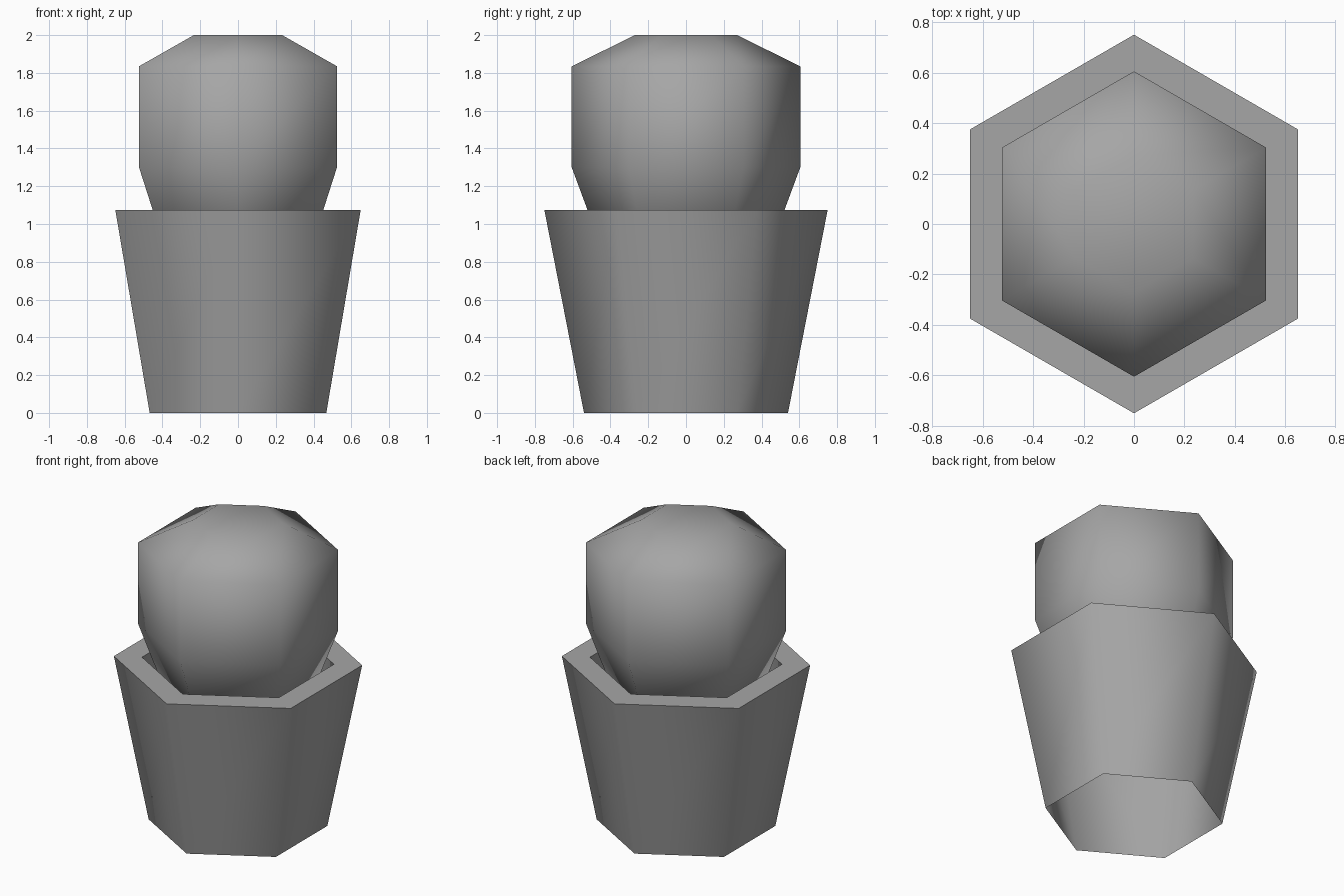
import bpy
import bmesh
from math import cos, sin, pi

SIDES = 6

cube = bpy.data.objects.get("Cube")
if cube:
    bpy.data.objects.remove(cube, do_unlink=True)

grey = bpy.data.materials.new("plain grey")
grey.use_nodes = True
color = (0.38, 0.38, 0.38, 1)
grey.diffuse_color = color
grey.node_tree.nodes["Principled BSDF"].inputs["Base Color"].default_value = color


def hex_lathe(name, profile, cap_start=False, cap_end=False):
    """Sweep (radius, height) points around z with corners on the y axis."""
    bm = bmesh.new()
    rings = []
    for r, z in profile:
        angles = [pi / 2 + 2 * pi * i / SIDES for i in range(SIDES)]
        rings.append([bm.verts.new((r * cos(a), r * sin(a), z)) for a in angles])
    for low, high in zip(rings, rings[1:]):
        for i in range(SIDES):
            j = (i + 1) % SIDES
            bm.faces.new((low[i], low[j], high[j], high[i]))
    if cap_start:
        bm.faces.new(rings[0][::-1])
    if cap_end:
        bm.faces.new(rings[-1])
    mesh = bpy.data.meshes.new(name)
    bm.to_mesh(mesh)
    bm.free()
    mesh.materials.append(grey)
    obj = bpy.data.objects.new(name, mesh)
    bpy.context.collection.objects.link(obj)
    return obj


def smooth(obj, degrees):
    bpy.ops.object.select_all(action='DESELECT')
    obj.select_set(True)
    bpy.context.view_layer.objects.active = obj
    bpy.ops.object.shade_smooth_by_angle(angle=degrees * pi / 180)


# Flared pot, open underneath, with a flat rim and a sunken floor
pot = hex_lathe("pot", [(0.54, 0), (0.75, 1.075), (0.58, 1.075), (0.58, 0.8)],
                cap_end=True)
smooth(pot, 70)

# Rounded plant body standing in the pot
plant = hex_lathe("plant_body", [(0.42, 0.8), (0.605, 1.3), (0.605, 1.835), (0.27, 2)],
                  cap_start=True, cap_end=True)
smooth(plant, 75)
